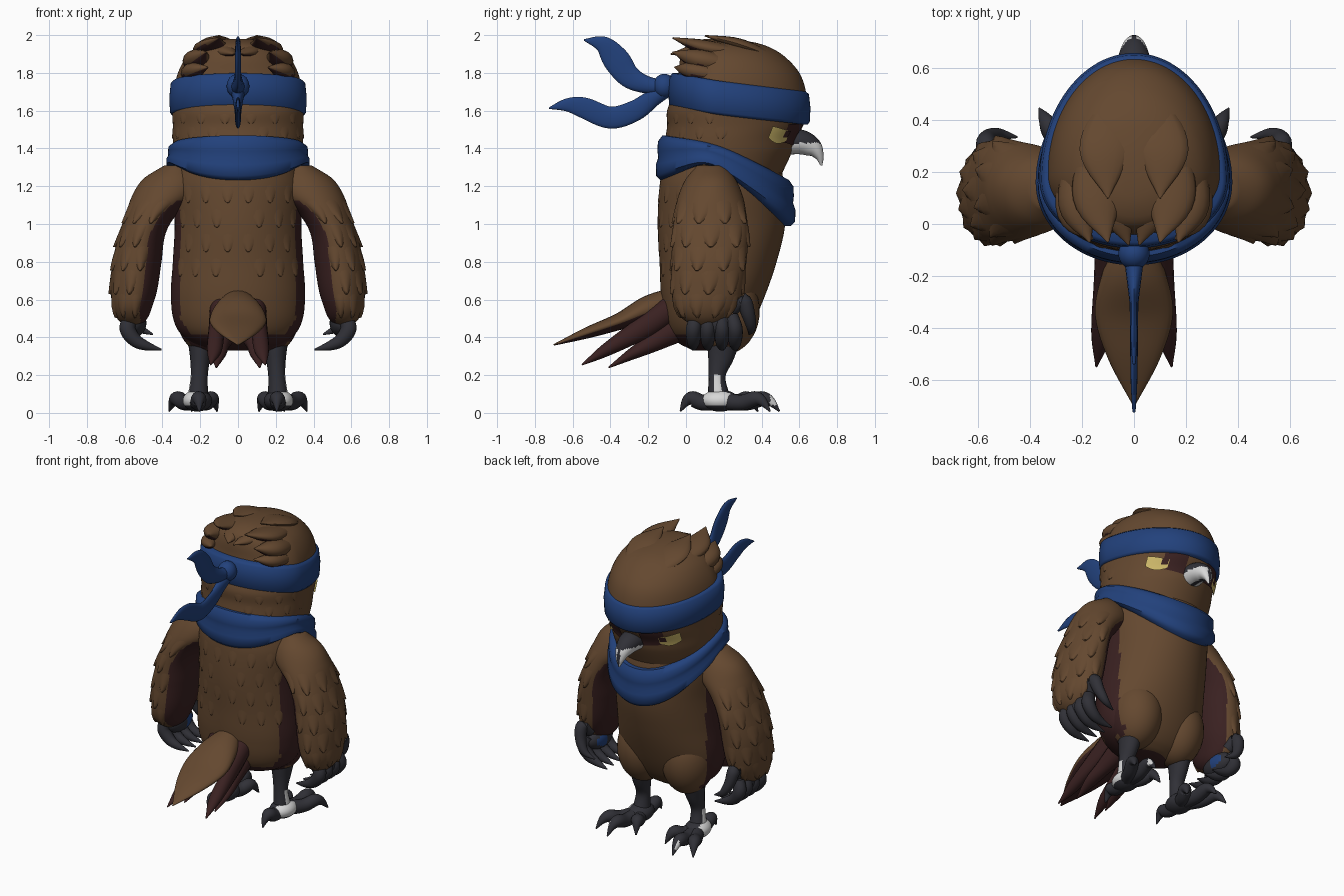
import bpy, bmesh
from math import sin, cos, pi
from mathutils import Vector

if "Cube" in bpy.data.objects:
    bpy.data.objects.remove(bpy.data.objects["Cube"])

def material(name, rgb):
    m = bpy.data.materials.new(name)
    m.diffuse_color = (*rgb, 1)
    m.use_nodes = True
    m.node_tree.nodes["Principled BSDF"].inputs["Base Color"].default_value = m.diffuse_color
    return m

BROWN = material("brown_feather", (.128, .065, .029))
MAROON = material("dark_maroon", (.042, .015, .015))
BLUE = material("blue_cloth", (.016, .053, .2))
DARK = material("charcoal", (.03, .03, .038))
WHITE = material("pale_grey", (.68, .68, .68))
YELLOW = material("eye_yellow", (.6, .47, .14))

def smooth(keys, rows, q):
    """Cubic interpolation of rows at key q (keys ascending)."""
    n = len(keys)
    q = min(max(q, keys[0]), keys[-1])
    i = 0
    while i < n - 2 and q > keys[i + 1]:
        i += 1
    def slope(k, c):
        a, b = max(k - 1, 0), min(k + 1, n - 1)
        return (rows[b][c] - rows[a][c]) / (keys[b] - keys[a])
    h = keys[i + 1] - keys[i]
    u = (q - keys[i]) / h
    return [(2*u**3 - 3*u*u + 1) * rows[i][c] + (u**3 - 2*u*u + u) * h * slope(i, c)
            + (3*u*u - 2*u**3) * rows[i + 1][c] + (u**3 - u*u) * h * slope(i + 1, c)
            for c in range(len(rows[0]))]

def make(name, verts, faces, mats, rule=None, mirror=False, closed=True):
    me = bpy.data.meshes.new(name)
    me.from_pydata([tuple(v) for v in verts], [], faces)
    bm = bmesh.new()
    bm.from_mesh(me)
    if closed:
        bmesh.ops.recalc_face_normals(bm, faces=bm.faces)
    bm.normal_update()
    for f in bm.faces:
        f.smooth = True
        if rule:
            f.material_index = rule(f.calc_center_median(), f.normal)
    bm.to_mesh(me)
    bm.free()
    me.set_sharp_from_angle(angle=0.9)
    for m in mats:
        me.materials.append(m)
    ob = bpy.data.objects.new(name, me)
    bpy.context.collection.objects.link(ob)
    if mirror:
        ob.modifiers.new("mirror", 'MIRROR').use_mirror_merge = False
    return ob

def grid(nr, nc, wrap_c=True, wrap_r=False, base=0):
    return [(base + i*nc + j, base + i*nc + (j+1) % nc,
             base + (i+1) % nr*nc + (j+1) % nc, base + (i+1) % nr*nc + j)
            for i in range(nr if wrap_r else nr - 1) for j in range(nc if wrap_c else nc - 1)]

def surface(rows):
    """rows: z, back y, widest y, front y, half width, centre x."""
    keys = [r[0] for r in rows]
    def at(z, t, out=0.0):
        yb, yw, yf, rx, cx = smooth(keys, [r[1:] for r in rows], z)
        ry = yf - yw if sin(t) > 0 else yw - yb
        return Vector((cx + (rx + out)*cos(t), yw + (ry + out)*sin(t), z))
    return at

def loft(name, rows, mats, rule=None, mirror=False, nr=70, nc=96):
    at = surface(rows)
    z0, z1 = rows[0][0], rows[-1][0]
    verts = [at(z0 + (z1 - z0)*i/(nr - 1), 2*pi*j/nc) for i in range(nr) for j in range(nc)]
    faces = grid(nr, nc) + [tuple(range(nc)), tuple(range((nr-1)*nc, nr*nc))]
    make(name, verts, faces, mats, rule, mirror)
    return at

def tube(name, rows, mats, rule=None, mirror=True, axis=(1, 0, 0), nc=16, per=6):
    """Sweep an ellipse; rows: x, y, z, radius along axis, radius across it."""
    keys = list(range(len(rows)))
    n = (len(rows) - 1)*per + 1
    pts = [smooth(keys, rows, i/per) for i in range(n)]
    verts = []
    for i, p in enumerate(pts):
        tan = Vector(pts[min(i+1, n-1)][:3]) - Vector(pts[max(i-1, 0)][:3])
        b = tan.cross(Vector(axis)).normalized()
        a = b.cross(tan).normalized()
        for j in range(nc):
            t = 2*pi*j/nc
            verts.append(Vector(p[:3]) + a*max(p[3], .003)*cos(t) + b*max(p[4], .003)*sin(t))
    make(name, verts, grid(n, nc) + [tuple(range(nc)), tuple(range((n-1)*nc, n*nc))],
         mats, rule, mirror)

def blob(name, c, r, mats, rule=None, mirror=True):
    rows, nc = 21, 32
    verts = [(c[0] + r[0]*sin(a)*cos(2*pi*j/nc), c[1] + r[1]*sin(a)*sin(2*pi*j/nc), c[2] - r[2]*cos(a))
             for a in [.02 + (pi - .04)*i/(rows-1) for i in range(rows)] for j in range(nc)]
    make(name, verts, grid(rows, nc) + [tuple(range(nc)), tuple(range((rows-1)*nc, rows*nc))],
         mats, rule, mirror)

def scales(name, at, spots, length, width, lift, mat):
    """Overlapping feather tips lying on a lofted surface."""
    verts, faces = [], []
    drop = [1, .97, .85, .6, .3, 0]
    for z, t in spots:
        faces += grid(len(drop), 7, wrap_c=False, base=len(verts))
        for r in drop:
            for k in range(-3, 4):
                s = k/3
                out = -.006 if r == 1 else lift*r*(1 - s*s) - .003
                verts.append(at(z - r*length, t + s*width*max(1 - r**2, .02)**.6, out))
    make(name, verts, faces, [mat], mirror=True, closed=False)

def patch(name, at, t0, t1, zb, zt, out, mat, n=10):
    verts = []
    for i in range(n):
        for j in range(n):
            u = j/(n - 1)
            verts.append(at(zb(u) + (zt(u) - zb(u))*i/(n - 1), t0 + (t1 - t0)*u, out))
    make(name, verts, grid(n, n, wrap_c=False), [mat], mirror=True, closed=False)

def band(name, plan, bottom, top, profile, n=96):
    """Cloth ring; bottom and top are (y, z) keys, profile is (height part, offset)."""
    yb, yw, yf, rx = plan
    edge = lambda keys, y: smooth([k[0] for k in keys], [(k[1],) for k in keys], y)[0]
    verts = []
    for i in range(n):
        t = 2*pi*i/n
        ry = yf - yw if sin(t) > 0 else yw - yb
        y = yw + ry*sin(t)
        lo, hi = edge(bottom, y), edge(top, y)
        verts += [((rx + o)*cos(t), yw + (ry + o)*sin(t), lo + (hi - lo)*f) for f, o in profile]
    make(name, verts, grid(n, len(profile), wrap_r=True), [BLUE])

# Body, with maroon flanks and underside, and two round thighs
flank = lambda c: abs(c.x) > .305 - max(0, .5 - c.z)*.6 and c.y < .25 and c.z < 1.07
body = loft("body", [
    (.33, .04, .14, .22, .12, 0), (.37, -.04, .14, .28, .24, 0), (.45, -.10, .14, .34, .325, 0),
    (.60, -.13, .14, .41, .355, 0), (.80, -.14, .14, .48, .345, 0), (1.0, -.15, .15, .525, .335, 0),
    (1.2, -.14, .16, .52, .345, 0), (1.32, -.12, .17, .50, .32, 0)], [BROWN, MAROON],
    lambda c, n: int(flank(c) or (c.z < .42 and c.y < .2)))
blob("thigh", (.165, .205, .54), (.165, .185, .23), [BROWN, MAROON],
     lambda c, n: int((c.x > .27 and c.y < .25) or (c.z < .42 and c.y < .13)))
scales("back_feathers", body,
       [(1.25 - .13*r, -pi/2 + .16 + .36*(k + r % 2*.5)) for r in range(4) for k in range(3)],
       .14, .17, .01, BROWN)

# Head, crown and neck feathers
head = loft("head", [
    (1.25, -.12, .17, .50, .32, 0), (1.38, -.12, .17, .56, .34, 0), (1.45, -.11, .17, .58, .345, 0),
    (1.52, -.10, .17, .62, .345, 0), (1.6, -.10, .17, .64, .348, 0), (1.7, -.06, .18, .635, .34, 0),
    (1.8, -.04, .19, .60, .318, 0), (1.88, -.03, .2, .53, .275, 0), (1.93, -.01, .2, .455, .22, 0),
    (1.96, .03, .18, .37, .155, 0), (1.98, .10, .17, .25, .06, 0)], [BROWN])
scales("neck_feathers", head,
       [(1.63 - .08*r, -pi/2 + .2 + .4*(k + r % 2*.5)) for r in range(2) for k in range(4)],
       .1, .19, .008, BROWN)
for i, rows in enumerate([
        [(.08, .46, 1.885, .06, .02), (.11, .28, 1.953, .10, .03), (.10, .10, 1.997, .004, .004)],
        [(.13, .32, 1.90, .07, .03), (.14, .10, 1.935, .095, .04), (.10, -.07, 1.985, .004, .004)],
        [(.21, .28, 1.83, .05, .04), (.215, .07, 1.87, .075, .055), (.17, -.07, 1.91, .004, .004)],
        [(.05, .20, 1.92, .05, .03), (.06, .05, 1.915, .065, .035), (.02, -.08, 1.90, .004, .004)],
        [(.24, .25, 1.77, .05, .04), (.235, .04, 1.81, .06, .045), (.16, -.06, 1.83, .004, .004)]]):
    tube(f"crown_tuft_{i + 1}", rows, [BROWN, MAROON], lambda c, n: int(n.z < -.6 and c.y < .1))

# Face
patch("eye_mask", head, .95, 1.36, lambda u: 1.435 - .02*u, lambda u: 1.53, .006, MAROON)
patch("eye", head, .68, 1.05, lambda u: 1.47 - .045*sin(pi*min(u*.7 + .1, 1)),
      lambda u: 1.518 - .03*u, .010, YELLOW)
patch("pupil", head, .93, 1.04, lambda u: 1.458, lambda u: 1.492, .013, MAROON)
tube("beak", [(0, .50, 1.43, .08, .065), (0, .60, 1.435, .072, .066), (0, .67, 1.405, .052, .052),
              (0, .705, 1.36, .03, .025), (0, .717, 1.31, .005, .005)], [DARK, WHITE],
     lambda c, n: int(c.z < 1.428 - max(0, .6 - c.y)*.2 and n.x**2 > .06 and c.y > .54),
     mirror=False, nc=32, per=8)

# Headband with knot and two tails
band("headband", (-.09, .17, .655, .36), [(-.1, 1.62), (.2, 1.575), (.66, 1.525)],
     [(-.1, 1.80), (.2, 1.755), (.66, 1.70)],
     [(0, -.08), (0, -.012), (.08, 0), (.5, .004), (.92, -.004), (1, -.02), (1, -.08)])
blob("headband_knot", (0, -.115, 1.73), (.06, .06, .065), [BLUE], mirror=False)
tube("upper_band_tail", [(0, -.08, 1.725, .045, .035), (0, -.20, 1.735, .03, .045), (0, -.30, 1.78, .018, .06),
     (0, -.37, 1.87, .016, .07), (0, -.44, 1.95, .014, .045), (0, -.54, 1.975, .006, .004)], [BLUE], mirror=False)
tube("lower_band_tail", [(0, -.08, 1.72, .045, .035), (0, -.17, 1.67, .03, .045), (0, -.27, 1.60, .018, .055),
     (0, -.40, 1.563, .016, .058), (0, -.54, 1.615, .014, .055), (0, -.63, 1.63, .012, .035),
     (0, -.725, 1.613, .006, .004)], [BLUE], mirror=False)

# Neck scarf, hanging low on the chest
band("scarf", (-.155, .16, .575, .375),
     [(-.16, 1.23), (.05, 1.31), (.15, 1.30), (.35, 1.17), (.58, .985)],
     [(-.16, 1.47), (.15, 1.42), (.4, 1.32), (.58, 1.23)],
     [(0, -.08), (0, -.02), (.1, .003), (.35, .004), (.5, -.008), (.65, -.004), (.86, -.006), (1, -.03), (1, -.1)])

# Wing arms with maroon inner side
arm = loft("wing_arm", [
    (.46, .04, .10, .17, .04, .56), (.50, -.02, .10, .22, .08, .56), (.56, -.06, .10, .27, .105, .56),
    (.65, -.075, .11, .30, .122, .55), (.80, -.075, .12, .32, .13, .535), (.95, -.07, .12, .33, .122, .505),
    (1.05, -.06, .13, .32, .135, .46), (1.15, -.04, .13, .30, .17, .39), (1.24, 0, .14, .26, .15, .35),
    (1.31, .06, .13, .20, .06, .33)], [BROWN, MAROON],
    lambda c, n: int(n.x < -.5 and c.z < 1.12), mirror=True)
scales("wing_feathers", arm,
       [(1.16 - .125*r, -1.75 + .72*(k + r % 2*.5)) for r in range(5) for k in range(5)],
       .16, .36, .018, BROWN)

# Clawed hands
blob("palm", (.55, .15, .475), (.065, .12, .075), [DARK, BLUE],
     lambda c, n: int(n.x < -.86 and c.y > .15))
for i, y in enumerate((.04, .115, .19, .26)):
    tube(f"finger_{i + 1}", [(.565, .06 + .85*(y - .045), .51, .036, .04), (.585, y, .445, .04, .042),
         (.545, y, .385, .036, .036), (.485, y, .355, .024, .025), (.405, y + .01, .335, .004, .004)],
         [DARK], axis=(0, 1, 0))
tube("thumb", [(.55, .24, .55, .04, .04), (.57, .30, .595, .042, .04), (.56, .33, .52, .036, .034),
               (.52, .345, .45, .024, .024), (.45, .335, .415, .004, .004)], [DARK], axis=(0, 1, 0))

# Legs and taloned feet
tube("leg", [(.195, .20, .40, .075, .09), (.20, .185, .30, .055, .07), (.205, .165, .20, .045, .045),
             (.21, .17, .11, .052, .055), (.21, .18, .05, .06, .07)], [DARK, WHITE],
     lambda c, n: int(c.z < .205 and n.x > .9))
blob("ankle", (.215, .18, .065), (.078, .10, .058), [DARK, WHITE],
     lambda c, n: int(n.x - .45*n.y > .32 and c.z > .04))
for name, (dx, dy) in {"middle_toe": (.03, .315), "outer_toe": (.15, .265),
                       "inner_toe": (-.105, .20), "back_toe": (-.01, -.21)}.items():
    tube(name, [(.215 + dx*f, .18 + dy*f, z, r, r) for f, z, r in
                ((.1, .06, .045), (.45, .055, .042), (.7, .075, .04), (.85, .06, .026), (1, .008, .004))],
         [DARK, WHITE], lambda c, n: int(c.y > .445 and c.z > .04 and n.x > .3), axis=(0, 0, 1))

# Tail
tube("tail_feather", [(0, -.06, .585, .07, .08), (0, -.20, .55, .125, .07), (0, -.35, .485, .15, .045),
     (0, -.52, .425, .10, .03), (0, -.70, .36, .004, .004)], [BROWN, MAROON],
     lambda c, n: int(n.z < -.5), mirror=False, nc=24)
tube("side_tail_feather", [(.08, -.05, .57, .07, .07), (.11, -.22, .455, .045, .06),
     (.125, -.42, .335, .04, .035), (.145, -.55, .255, .004, .004)], [MAROON])
tube("lower_tail_feather", [(.06, -.03, .46, .08, .08), (.09, -.18, .37, .05, .05),
     (.105, -.29, .31, .04, .03), (.115, -.41, .24, .004, .004)], [MAROON])
